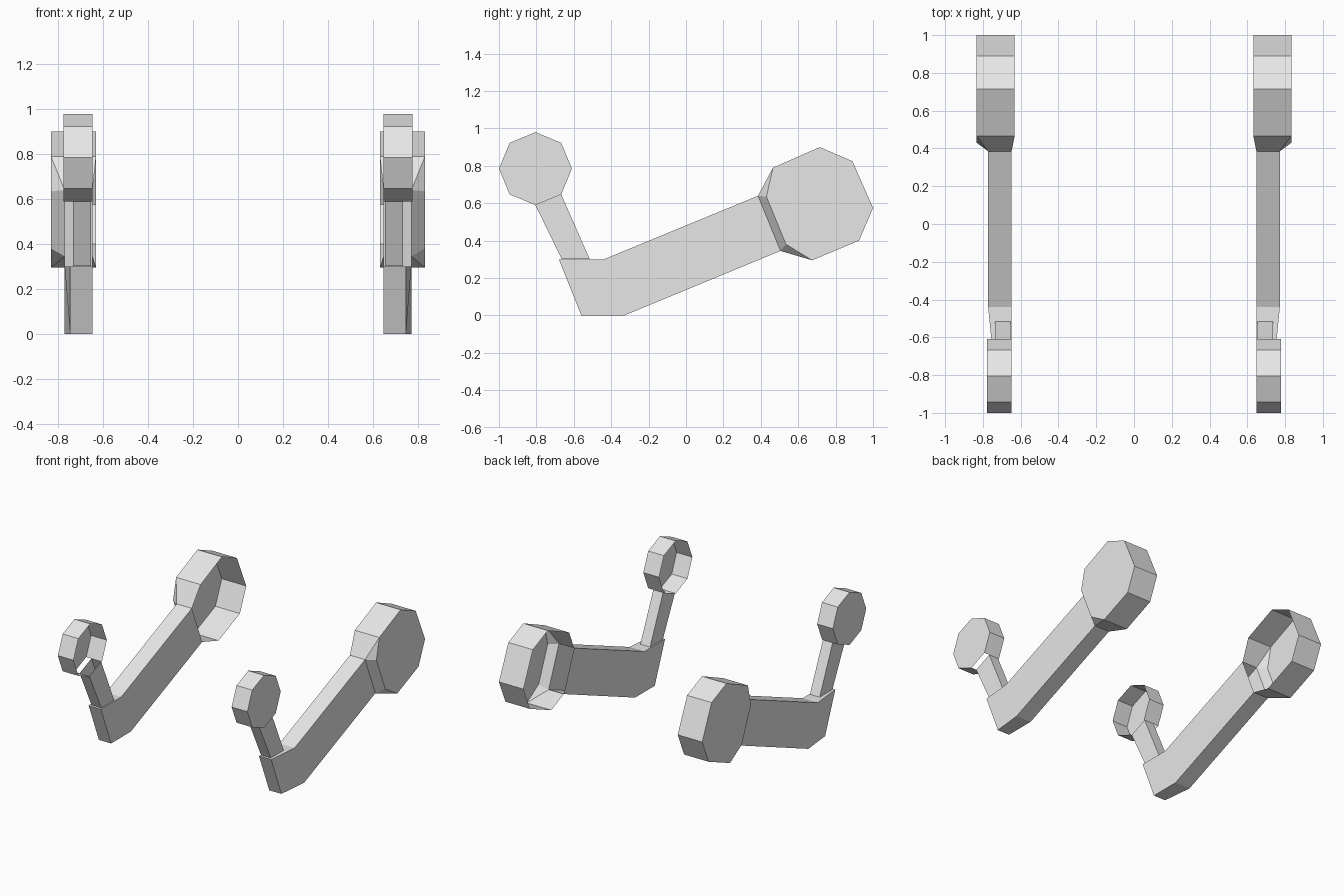
import bpy, bmesh
from math import sin, cos, pi

cube = bpy.data.objects.get("Cube")
if cube:
    bpy.data.objects.remove(cube, do_unlink=True)

grey = bpy.data.materials.new("plain grey")
grey.use_nodes = True
grey.diffuse_color = (0.8, 0.8, 0.8, 1)
grey.node_tree.nodes["Principled BSDF"].inputs["Base Color"].default_value = (0.8, 0.8, 0.8, 1)


def shell(name, inner, outer, skip=(), inner_cap=False, outer_cap=True):
    """Loft an inner (x, y, z) loop to an outer one, mirrored to both sides."""
    bm = bmesh.new()
    a = [bm.verts.new(p) for p in inner]
    b = [bm.verts.new(p) for p in outer]
    n = len(a)
    for i in range(n):
        if i not in skip:
            j = (i + 1) % n
            bm.faces.new((a[i], a[j], b[j], b[i]))
    if inner_cap:
        bm.faces.new(a[::-1])
    if outer_cap:
        bm.faces.new(b)
    # Loops run clockwise seen from outside, so turn every face outward
    bmesh.ops.reverse_faces(bm, faces=bm.faces[:])
    mesh = bpy.data.meshes.new(name)
    bm.to_mesh(mesh)
    bm.free()
    mesh.materials.append(grey)
    obj = bpy.data.objects.new(name, mesh)
    bpy.context.collection.objects.link(obj)
    obj.modifiers.new("both sides", 'MIRROR').use_axis = (True, False, False)
    return obj


def at(x, loop):
    return [(x, y, z) for y, z in loop]


ARM_IN, ARM_OUT, ARM_NOSE = 0.648, 0.772, 0.748
arm_top, arm_bottom = (0.385, 0.64), (0.505, 0.345)

# Main arm: bent beam, narrower at the nose, open where it meets the large hub
arm_loop = [(-0.68, 0.3), (-0.44, 0.3), arm_top, arm_bottom, (-0.33, 0), (-0.56, 0)]
arm_outer = [(ARM_NOSE if y < -0.5 else ARM_OUT, y, z) for y, z in arm_loop]
shell("main_arm", at(ARM_IN, arm_loop), arm_outer, skip=(2,), inner_cap=True)

# Large hub: open on the inner side, its front flaring out of the arm end
rim = [(0.465, 0.79), (0.715, 0.9), (0.89, 0.825), (1, 0.575), (0.925, 0.4), (0.675, 0.295)]
shell("large_hub", at(0.632, rim), at(0.833, rim), skip=(5,), outer_cap=False)

HUB_OUT = 0.833
cap = at(HUB_OUT, rim + [(0.535, 0.38), (0.43, 0.635)])
shell("large_hub_cap", at(HUB_OUT, []), cap)

# Flare joining the arm end to the hub
bm = bmesh.new()


def face(*points):
    bm.faces.new([bm.verts.new(p) for p in points])


low, high = cap[6], cap[7]
top_in, top_out = (ARM_IN, *arm_top), (ARM_OUT, *arm_top)
bot_in, bot_out = (ARM_IN, *arm_bottom), (ARM_OUT, *arm_bottom)
face(top_in, top_out, cap[0], (0.632, *rim[0]))
face(top_out, high, cap[0])
face(top_out, bot_out, low, high)
face(bot_out, cap[5], low)
face(bot_out, bot_in, (0.632, *rim[5]), cap[5])
bmesh.ops.remove_doubles(bm, verts=bm.verts[:], dist=0.0001)
mesh = bpy.data.meshes.new("hub_flare")
bm.to_mesh(mesh)
bm.free()
mesh.materials.append(grey)
flare = bpy.data.objects.new("hub_flare", mesh)
bpy.context.collection.objects.link(flare)
flare.modifiers.new("both sides", 'MIRROR').use_axis = (True, False, False)

# Small hub: octagonal cup, open inward and where the stem enters
ring = [(-0.805 + 0.195 * cos(pi / 2 - i * pi / 4), 0.785 + 0.195 * sin(pi / 2 - i * pi / 4))
        for i in range(8)]
shell("small_hub", at(0.648, ring), at(0.777, ring), skip=(3,))

# Stem: square tube from the arm up to the small hub
stem = [ring[4], ring[3], (-0.515, 0.302), (-0.665, 0.302)]
shell("stem", at(0.655, stem), at(0.735, stem), skip=(0, 2), inner_cap=True)
